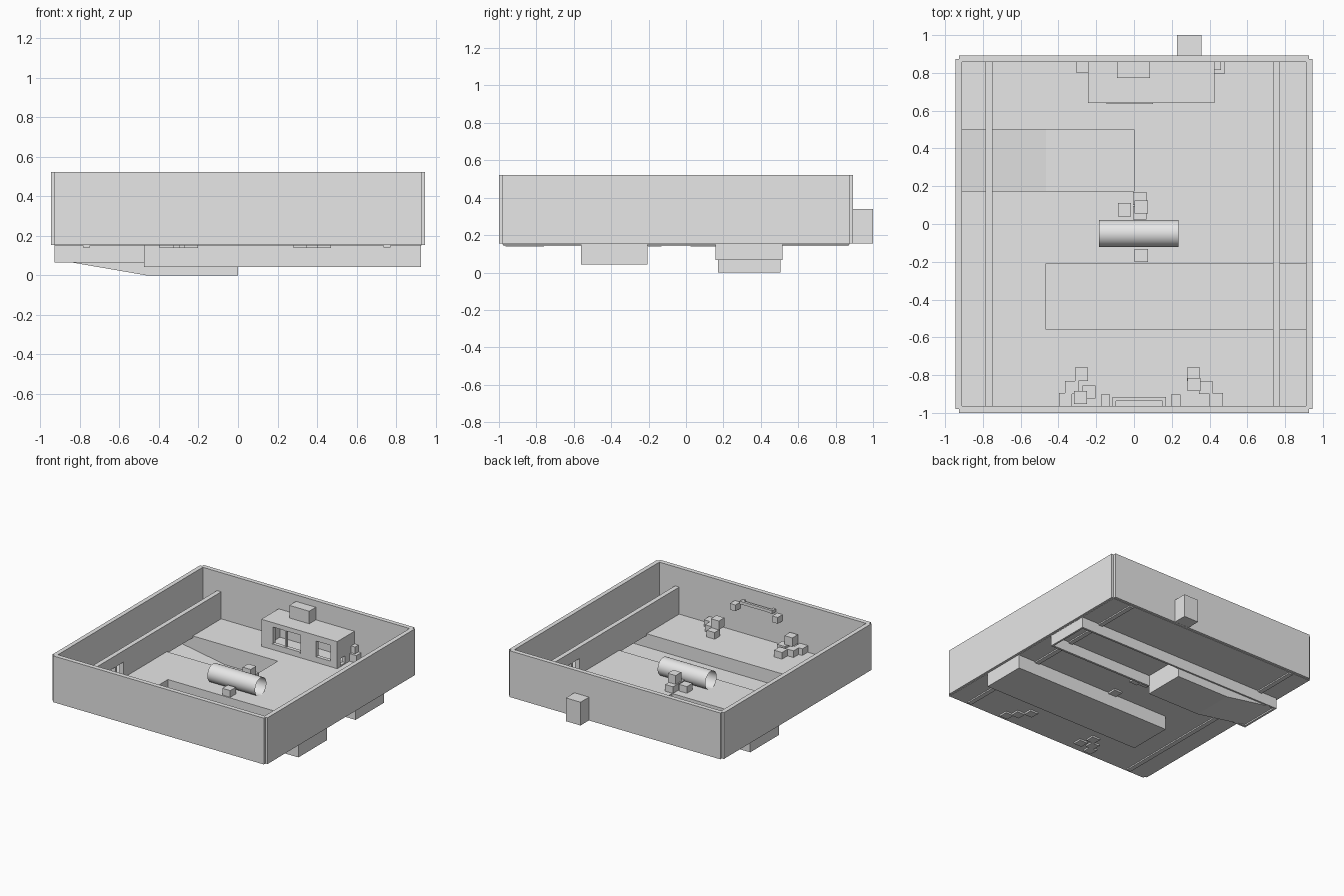
import bpy, bmesh, math
from mathutils import Matrix, Vector

old = bpy.data.objects.get("Cube")
if old:
    bpy.data.objects.remove(old, do_unlink=True)

grey = bpy.data.materials.new("plain grey")
grey.use_nodes = True
grey.diffuse_color = (0.8, 0.8, 0.8, 1)
grey.node_tree.nodes["Principled BSDF"].inputs["Base Color"].default_value = (0.8, 0.8, 0.8, 1)

FLOOR = 0.155
BASE = 0.138      # underside of parts sunk through the floor


def finish(name, bm):
    mesh = bpy.data.meshes.new(name)
    bm.to_mesh(mesh)
    bm.free()
    mesh.materials.append(grey)
    ob = bpy.data.objects.new(name, mesh)
    bpy.context.scene.collection.objects.link(ob)
    return ob


def box(name, xs, ys, zs):
    """Box from its extents along each axis."""
    bm = bmesh.new()
    lo, hi = Vector((xs[0], ys[0], zs[0])), Vector((xs[1], ys[1], zs[1]))
    mat = Matrix.Translation((lo + hi) / 2) @ Matrix.Diagonal((*(hi - lo), 1))
    bmesh.ops.create_cube(bm, size=1, matrix=mat)
    return finish(name, bm)


def cut(ob, xs, ys, zs):
    """Subtract a box from an object."""
    cutter = box("cutter", xs, ys, zs)
    mod = ob.modifiers.new("cut", "BOOLEAN")
    mod.operation = "DIFFERENCE"
    mod.solver = "EXACT"
    mod.object = cutter
    bpy.context.view_layer.objects.active = ob
    bpy.ops.object.modifier_apply(modifier=mod.name)
    bpy.data.objects.remove(cutter, do_unlink=True)


def block(name, x, y, level=0, size=0.07):
    """Loose cube from its lower corner; level 1 rests on another cube."""
    z = BASE + level * size
    return box(name, (x, x + size), (y, y + size), (z, z + size))


# Outer walls, with stepped corners
for side, x in (("right", -0.945), ("left", 0.91)):
    box(side + "_outer_wall", (x, x + 0.035), (-0.98, 0.873), (0.154, 0.522))
for side, y in (("front", -1.0), ("back", 0.857)):
    box(side + "_outer_wall", (-0.927, 0.927), (y, y + 0.036), (0.154, 0.522))
box("back_outside_block", (0.228, 0.357), (0.89, 1.0), (0.155, 0.34))

# Floor slabs around the two trenches
slab = (0.151, FLOOR)
box("front_floor", (-0.927, 0.927), (-0.98, -0.562), slab)
box("trench_side_floor", (-0.927, -0.475), (-0.562, -0.205), slab)
box("middle_floor", (-0.927, 0.927), (-0.205, 0.16), slab)
box("channel_floor", (0, 0.927), (0.17, 0.505), slab)
box("back_floor", (-0.927, 0.927), (0.515, 0.873), slab)

# Front trench
trench = box("front_trench", (-0.475, 0.925), (-0.562, -0.205), (0.042, FLOOR))
cut(trench, (-0.469, 0.919), (-0.556, -0.211), (0.048, 0.3))

# Back channel: side rails, end caps and a ramped pit
box("channel_front_rail", (-0.927, 0.925), (0.157, 0.174), (0.066, FLOOR))
box("channel_back_rail", (-0.927, 0.925), (0.501, 0.517), (0.066, FLOOR))
box("channel_left_end", (0.91, 0.925), (0.174, 0.501), (0.066, FLOOR))
box("channel_right_end", (-0.927, -0.91), (0.174, 0.501), (0.066, FLOOR))

bm = bmesh.new()
profile = [(-0.91, 0.077), (-0.465, 0), (0, 0), (0, FLOOR), (-0.91, FLOOR)]
near = [bm.verts.new((x, 0.171, z)) for x, z in profile]
far = [bm.verts.new((x, 0.504, z)) for x, z in profile]
for i in range(3):
    bm.faces.new((near[i], near[i + 1], far[i + 1], far[i]))
bm.faces.new(near)
bm.faces.new(far[::-1])
bmesh.ops.recalc_face_normals(bm, faces=bm.faces)
finish("ramped_pit", bm)

# Inner partition walls, each with a pair of small openings
for side, x, y in (("right", -0.785, -0.55), ("left", 0.735, 0.29)):
    wall = box(side + "_partition", (x, x + 0.037), (-0.975, 0.868), (0.141, 0.37))
    for k in range(2):
        y0 = y + 0.1 * k
        cut(wall, (x - 0.1, x + 0.1), (y0, y0 + 0.08), (0.18, 0.28))

# Hut on the back wall
hut = box("hut", (-0.243, 0.425), (0.64, 0.86), (FLOOR, 0.37))
cut(hut, (-0.215, 0.397), (0.67, 0.835), (0.16, 0.345))
cut(hut, (-0.14, 0.1), (0.6, 0.75), (0.2, 0.335))
cut(hut, (0.24, 0.365), (0.6, 0.75), (0.2, 0.325))
cut(hut, (0.38, 0.45), (0.68, 0.74), (0.165, 0.22))
box("hut_window_sill", (-0.145, 0.1), (0.635, 0.665), (0.19, 0.203))
box("hut_window_bar", (-0.04, -0.025), (0.645, 0.665), (0.2, 0.335))
box("hut_roof_block", (-0.09, 0.085), (0.774, 0.858), (0.37, 0.47))
box("hut_left_step", (0.425, 0.483), (0.797, 0.858), (FLOOR, 0.215))
box("hut_left_top_step", (0.425, 0.46), (0.815, 0.858), (0.215, 0.27))
box("hut_right_step", (-0.305, -0.243), (0.8, 0.858), (FLOOR, 0.215))

# Open pipe lying across the middle
bm = bmesh.new()
pose = Matrix.Translation((0.025, -0.05, 0.225)) @ Matrix.Rotation(math.pi / 2, 4, "Y")
bmesh.ops.create_cone(bm, cap_ends=False, segments=48, radius1=0.071, radius2=0.071,
                      depth=0.42, matrix=pose)
for f in bm.faces:
    f.smooth = True
finish("open_pipe", bm)

# Loose cubes: x, y of the lower corner and stacking level
piles = {
    "middle_cube": [(-0.085, 0.04, 0), (-0.005, 0.1, 0), (-0.005, 0.025, 0),
                    (0.003, 0.055, 1), (0.003, -0.202, 0)],
    "front_right_cube": [(-0.313, -0.83, 0), (-0.365, -0.9, 0), (-0.397, -0.965, 0),
                         (-0.273, -0.925, 0), (-0.318, -0.953, 1)],
    "front_left_cube": [(0.28, -0.83, 0), (0.345, -0.9, 0), (0.4, -0.965, 0),
                        (0.282, -0.885, 1)],
}
for name, spots in piles.items():
    for x, y, level in spots:
        block(name, x, y, level)

# Rail with brackets and two small cubes on the front wall
box("wall_rail", (-0.115, 0.17), (-0.937, -0.917), (0.405, 0.428))
for x in (-0.115, 0.15):
    box("rail_bracket", (x, x + 0.02), (-0.966, -0.92), (0.4, 0.425))
for x in (-0.175, 0.197):
    box("wall_cube", (x, x + 0.048), (-0.966, -0.903), (0.345, 0.395))
